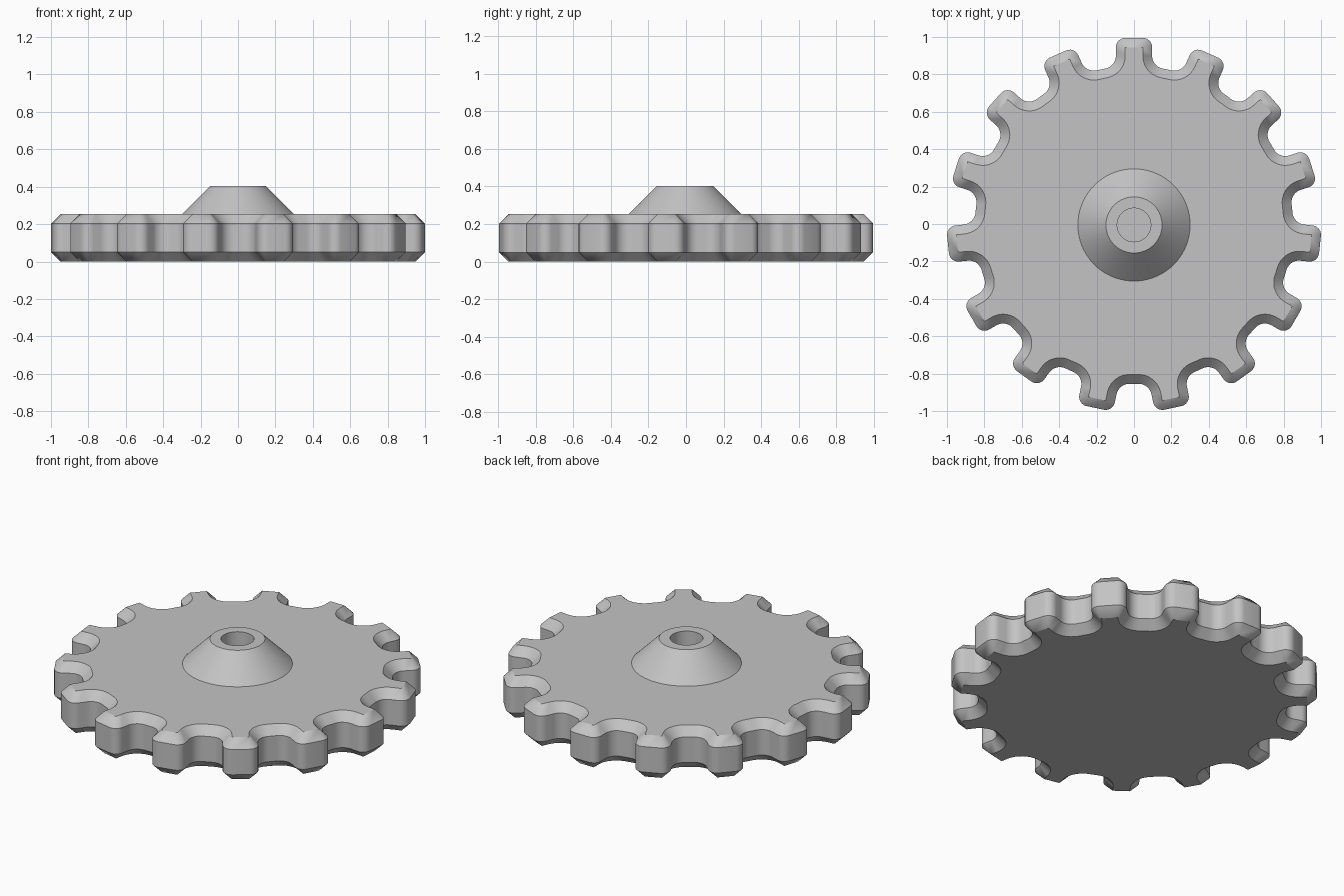
import bpy, bmesh
from math import sin, cos, pi, sqrt, atan2, radians
from mathutils import Matrix, Vector

cube = bpy.data.objects.get("Cube")
if cube:
    bpy.data.objects.remove(cube)

TEETH = 15
PLATE_TOP, HUB_TOP = 0.253, 0.403
CHAMFER = 0.05
TIP_R, ROOT_R = 1.0, 0.85
HALF_WIDTH = 0.097
TIP_FILLET, ROOT_FILLET = 0.05, 0.07
CENTRE_Y = -0.005  # odd tooth count: balances the bounds

grey = bpy.data.materials.new("steel grey")
grey.use_nodes = True
grey.diffuse_color = (0.55, 0.55, 0.55, 1)
grey.node_tree.nodes["Principled BSDF"].inputs["Base Color"].default_value = grey.diffuse_color


def arc(centre, radius, start, end, steps):
    angles = [start + (end - start) * i / steps for i in range(steps + 1)]
    return [centre + radius * Vector((cos(a), sin(a))) for a in angles]


def outline(inset):
    """Closed sprocket outline, moved inward by inset."""
    tip = Vector((TIP_R - TIP_FILLET, HALF_WIDTH - TIP_FILLET))
    side = HALF_WIDTH + ROOT_FILLET
    dist = ROOT_R + ROOT_FILLET
    root = Vector((sqrt(dist ** 2 - side ** 2), side))
    half = arc(tip, TIP_FILLET - inset, 0, pi / 2, 6)
    half += arc(root, ROOT_FILLET + inset, 1.5 * pi, pi + atan2(root.y, root.x), 10)
    valley = pi / TEETH
    start = [(ROOT_R - inset) * Vector((cos(valley), -sin(valley)))]
    tooth = start + [Vector((p.x, -p.y)) for p in reversed(half)] + half
    points = []
    for i in range(TEETH):
        turn = Matrix.Rotation(pi / 2 + 2 * pi * i / TEETH, 2)
        points += [turn @ p for p in tooth]
    return points


def finish(name, bm):
    bmesh.ops.remove_doubles(bm, verts=bm.verts, dist=1e-5)
    bmesh.ops.recalc_face_normals(bm, faces=bm.faces)
    mesh = bpy.data.meshes.new(name)
    bm.to_mesh(mesh)
    bm.free()
    mesh.materials.append(grey)
    obj = bpy.data.objects.new(name, mesh)
    obj.location.y = CENTRE_Y
    bpy.context.collection.objects.link(obj)
    bpy.ops.object.select_all(action="DESELECT")
    obj.select_set(True)
    bpy.context.view_layer.objects.active = obj
    bpy.ops.object.shade_smooth_by_angle(angle=radians(30))
    return obj


# Toothed plate with chamfered rims
bm = bmesh.new()
levels = [(CHAMFER, 0), (0, CHAMFER), (0, PLATE_TOP - CHAMFER), (CHAMFER, PLATE_TOP)]
rings = [[bm.verts.new((p.x, p.y, z)) for p in outline(inset)] for inset, z in levels]
for low, high in zip(rings, rings[1:]):
    for i in range(len(low)):
        bm.faces.new((low[i - 1], low[i], high[i], high[i - 1]))
bm.faces.new(rings[0][::-1])
bm.faces.new(rings[-1])
finish("toothed_plate", bm)

# Conical hub with a bore reaching the plate
bm = bmesh.new()
profile = [(0.3, PLATE_TOP), (0.15, HUB_TOP), (0.09, HUB_TOP), (0.09, PLATE_TOP)]
verts = [bm.verts.new((r, 0, z)) for r, z in profile]
edges = [bm.edges.new(pair) for pair in zip(verts, verts[1:])]
bmesh.ops.spin(bm, geom=verts + edges, cent=(0, 0, 0), axis=(0, 0, 1),
               angle=2 * pi, steps=72)
bmesh.ops.remove_doubles(bm, verts=bm.verts, dist=1e-5)
# Close the base ring so the solid has consistent normals
bmesh.ops.bridge_loops(bm, edges=[e for e in bm.edges if e.is_boundary])
finish("hub", bm)
